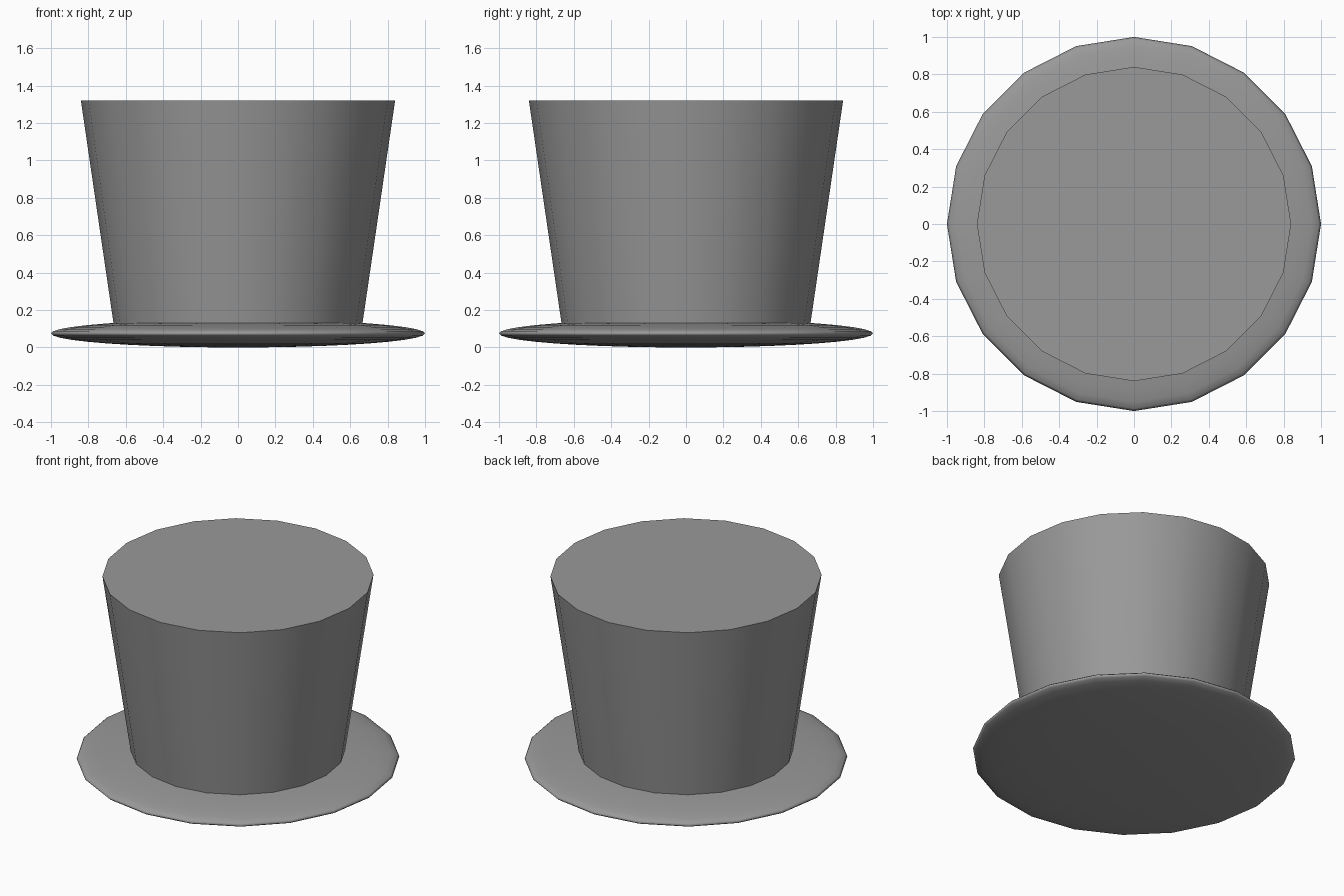
import bpy

if "Cube" in bpy.data.objects:
    bpy.data.objects.remove(bpy.data.objects["Cube"])

SIDES = 20
RIM_Z = 0.075              # height of the brim's widest ring
CROWN_BASE, CROWN_TOP = 0.125, 1.32

felt = bpy.data.materials.new("dark_felt")
felt.diffuse_color = (0.32, 0.32, 0.32, 1)
felt.use_nodes = True
felt.node_tree.nodes["Principled BSDF"].inputs["Base Color"].default_value = felt.diffuse_color


def finish(name):
    obj = bpy.context.object
    obj.name = name
    obj.data.materials.append(felt)
    bpy.ops.object.transform_apply(location=True, rotation=True, scale=True)


# Brim: a sphere squashed into a thin lens, smooth all round
bpy.ops.mesh.primitive_uv_sphere_add(segments=SIDES, ring_count=20, radius=1,
                                     location=(0, 0, RIM_Z))
bpy.context.object.scale = (1, 1, RIM_Z)
finish("hat_brim")
bpy.ops.object.shade_smooth()

# Crown: a closed tube that flares towards the flat top
bpy.ops.mesh.primitive_cone_add(vertices=SIDES, radius1=0.665, radius2=0.84,
                                depth=CROWN_TOP - CROWN_BASE,
                                location=(0, 0, (CROWN_TOP + CROWN_BASE) / 2))
finish("hat_crown")
bpy.ops.object.shade_smooth_by_angle(angle=0.61)
